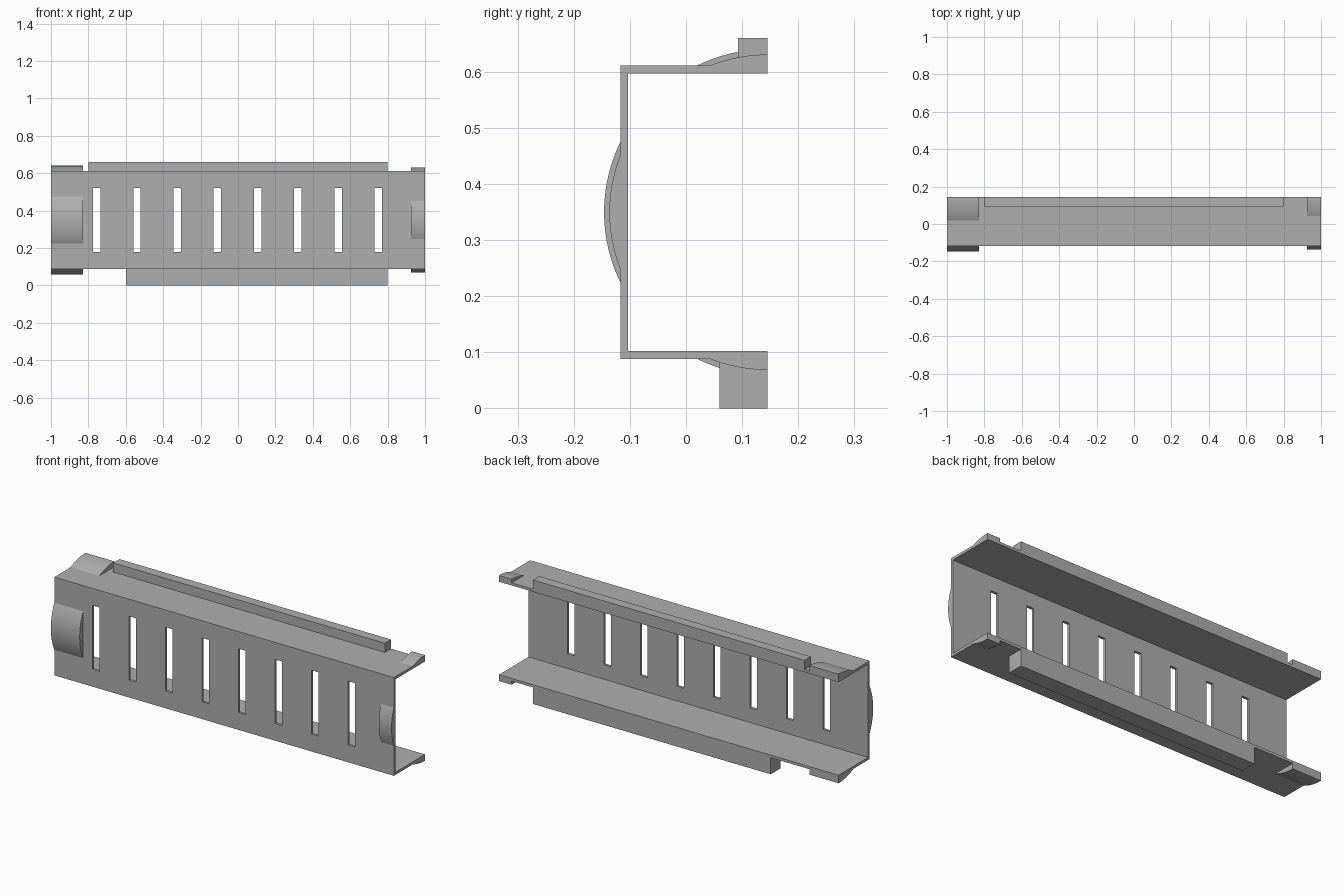
import bpy, bmesh, math

cube = bpy.data.objects.get("Cube")
if cube:
    bpy.data.objects.remove(cube, do_unlink=True)

grey = bpy.data.materials.new("plain grey")
grey.use_nodes = True
colour = (0.43, 0.43, 0.43, 1)
grey.diffuse_color = colour
grey.node_tree.nodes["Principled BSDF"].inputs["Base Color"].default_value = colour

FRONT, BACK = -0.117, 0.145
LOW, HIGH, WALL = 0.088, 0.611, 0.014
MID = (LOW + HIGH) / 2


def add_prism(bm, profile, x0, x1):
    """Extrude a closed (y, z) profile along x."""
    face = bm.faces.new([bm.verts.new((x0, y, z)) for y, z in profile])
    moved = bmesh.ops.extrude_face_region(bm, geom=[face])["geom"]
    verts = [v for v in moved if isinstance(v, bmesh.types.BMVert)]
    bmesh.ops.translate(bm, verts=verts, vec=(x1 - x0, 0, 0))
    bmesh.ops.recalc_face_normals(bm, faces=bm.faces[:])


def rect(y0, y1, z0, z1):
    return [(y0, z0), (y1, z0), (y1, z1), (y0, z1)]


def make(name, prisms, smooth=False):
    bm = bmesh.new()
    for profile, x0, x1 in prisms:
        add_prism(bm, profile, x0, x1)
    mesh = bpy.data.meshes.new(name)
    bm.to_mesh(mesh)
    bm.free()
    mesh.materials.append(grey)
    obj = bpy.data.objects.new(name, mesh)
    bpy.context.collection.objects.link(obj)
    if smooth:
        bpy.ops.object.select_all(action='DESELECT')
        obj.select_set(True)
        bpy.context.view_layer.objects.active = obj
        bpy.ops.object.shade_smooth_by_angle(angle=math.radians(30))
    return obj


# C-shaped channel
channel = make("channel", [([
    (FRONT, LOW), (BACK, LOW), (BACK, LOW + WALL), (FRONT + WALL, LOW + WALL),
    (FRONT + WALL, HIGH - WALL), (BACK, HIGH - WALL), (BACK, HIGH), (FRONT, HIGH)], -1, 1)])

# Row of vertical slots through the front wall
slots = []
for i in range(8):
    x = -0.755 + i * 0.215
    slots.append((rect(FRONT - 0.05, FRONT + 0.05, 0.18, 0.52), x - 0.02, x + 0.02))
cutter = make("slot_cutter", slots)
cutter.hide_render = True
cut = channel.modifiers.new("slots", 'BOOLEAN')
cut.operation = 'DIFFERENCE'
cut.solver = 'EXACT'
cut.object = cutter
bpy.context.view_layer.objects.active = channel
bpy.ops.object.modifier_apply(modifier=cut.name)
bpy.data.objects.remove(cutter, do_unlink=True)

# Rails along the back edges of the flanges
make("top_rail", [(rect(0.093, BACK, HIGH, 0.66), -0.8, 0.8)])
make("bottom_rail", [(rect(0.06, BACK, 0, LOW), -0.6, 0.8)])


def arc(half, height, end, steps=24):
    """(offset, rise) points of a shallow circular arc from -half to end."""
    radius = (half ** 2 + height ** 2) / (2 * height)
    ts = [-half + (end + half) * i / steps for i in range(steps + 1)]
    return [(t, math.sqrt(radius ** 2 - t * t) - radius + height) for t in ts]


# Curved pads at both ends, on the wall and on each flange
for side, x0, x1, half, height in (("right", -1, -0.83, 0.125, 0.029),
                                   ("left", 0.925, 1, 0.102, 0.0195)):
    full, part = arc(half, height, half), arc(half, height, 0)
    sink = 0.005
    front = [(FRONT - r, MID + t) for t, r in full]
    front += [(FRONT + sink, MID + half), (FRONT + sink, MID - half)]
    make(side + "_front_pad", [(front, x0, x1)], True)
    for level, base, sign in (("top", HIGH, 1), ("bottom", LOW, -1)):
        pad = [(BACK + t, base + sign * r) for t, r in part]
        pad += [(BACK, base - sign * sink), (BACK - half, base - sign * sink)]
        make(f"{side}_{level}_pad", [(pad, x0, x1)], True)
